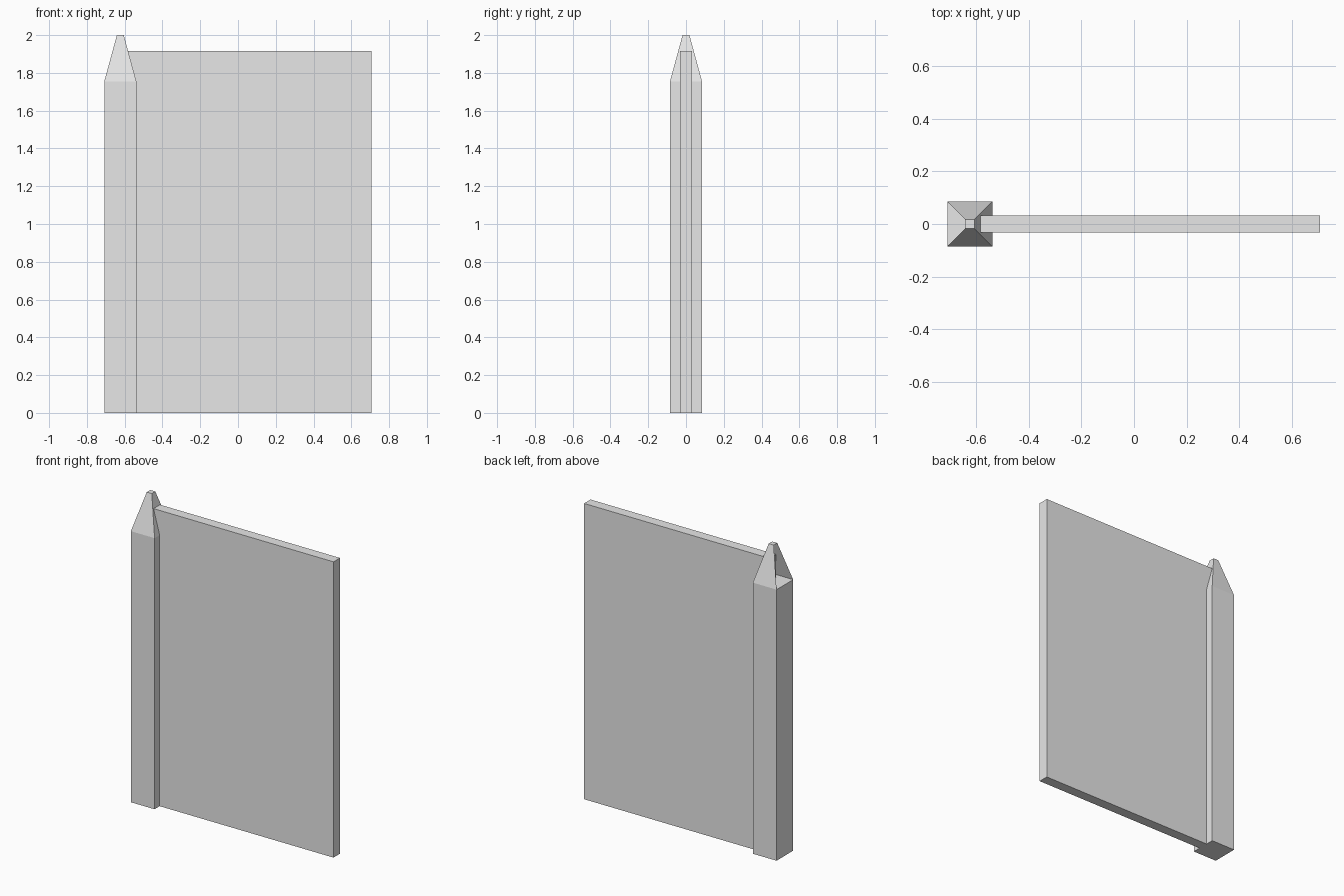
import bpy
import bmesh
from mathutils import Matrix

cube = bpy.data.objects.get("Cube")
if cube:
    bpy.data.objects.remove(cube, do_unlink=True)

# One plain grey for everything
grey = bpy.data.materials.new("plain grey")
grey.use_nodes = True
colour = (0.8, 0.8, 0.8, 1)
grey.diffuse_color = colour
grey.node_tree.nodes["Principled BSDF"].inputs["Base Color"].default_value = colour

POST_X = -0.623
POST_HALF = 0.085
POST_TOP = 1.755
CAP_HALF = 0.018


def finish(name, bm):
    mesh = bpy.data.meshes.new(name)
    bm.to_mesh(mesh)
    bm.free()
    mesh.materials.append(grey)
    obj = bpy.data.objects.new(name, mesh)
    bpy.context.collection.objects.link(obj)
    return obj


def box_mesh(low, high):
    size = [b - a for a, b in zip(low, high)]
    centre = [(a + b) / 2 for a, b in zip(low, high)]
    bm = bmesh.new()
    bmesh.ops.create_cube(bm, size=1, matrix=Matrix.Translation(centre) @ Matrix.Diagonal((*size, 1)))
    return bm


# Square post
post_low = (POST_X - POST_HALF, -POST_HALF, 0)
post_high = (POST_X + POST_HALF, POST_HALF, POST_TOP)
finish("post", box_mesh(post_low, post_high))

# Tapered cap: a shell open at the bottom and on its outer side
bm = box_mesh((post_low[0], -POST_HALF, POST_TOP), (post_high[0], POST_HALF, 2))
bm.normal_update()
open_sides = [f for f in bm.faces if f.normal.x < -0.9 or f.normal.z < -0.9]
bmesh.ops.delete(bm, geom=open_sides, context="FACES_ONLY")
taper = CAP_HALF / POST_HALF
for v in bm.verts:
    if v.co.z > POST_TOP + 0.1:
        v.co.x = POST_X + (v.co.x - POST_X) * taper
        v.co.y *= taper
bm.normal_update()
finish("post_cap", bm)

# Flat wall panel running from the post
finish("wall_panel", box_mesh((POST_X, -0.033, 0), (0.707, 0.033, 1.915)))
